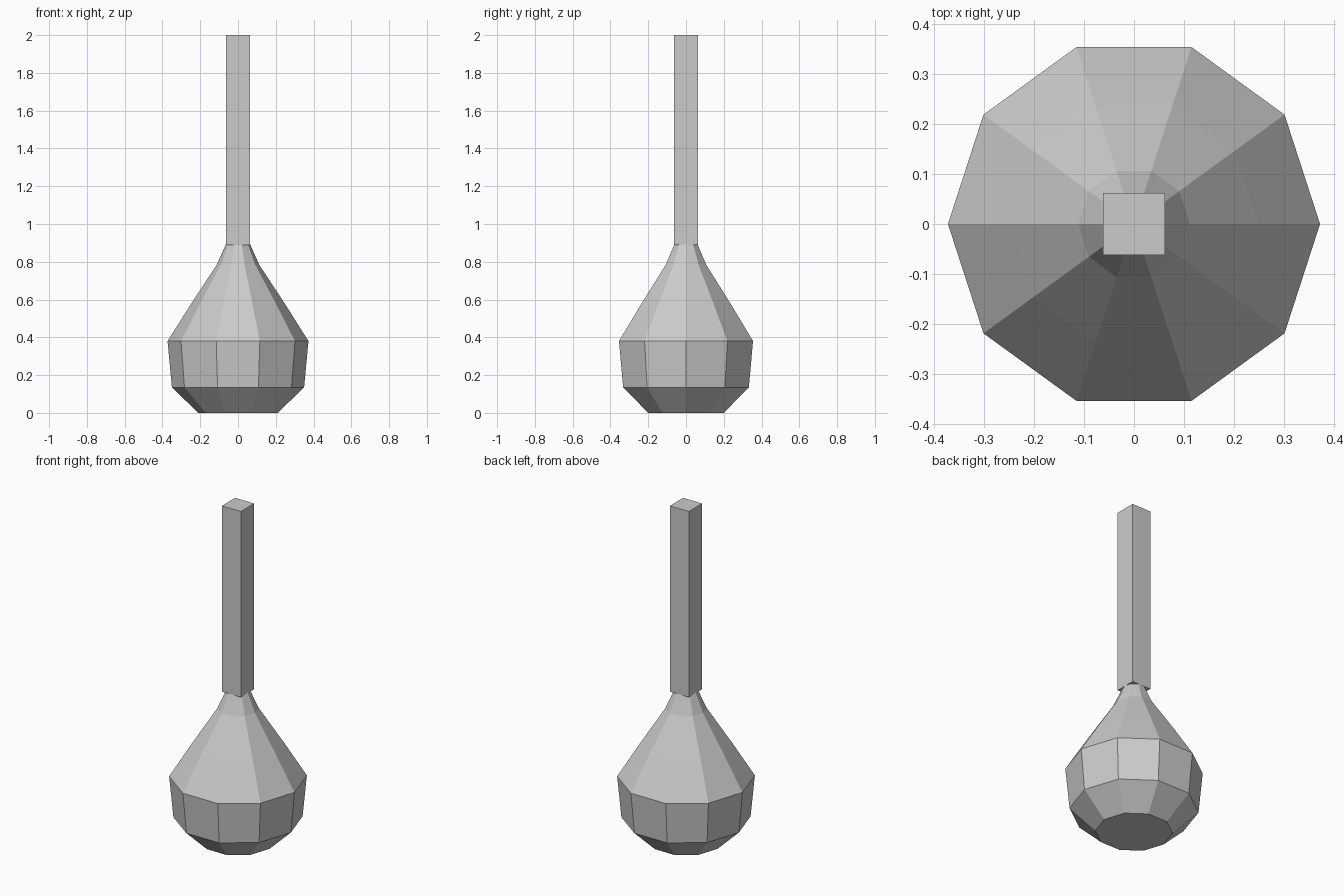
import bpy, bmesh, math

if "Cube" in bpy.data.objects:
    bpy.data.objects.remove(bpy.data.objects["Cube"])

grey = bpy.data.materials.new("light_grey")
grey.diffuse_color = (0.6, 0.6, 0.6, 1)
grey.use_nodes = True
grey.node_tree.nodes["Principled BSDF"].inputs["Base Color"].default_value = grey.diffuse_color


def lathe(name, profile, sides, offset=0.0):
    """Closed flat-faced solid of revolution from (radius, height) pairs."""
    bm = bmesh.new()
    rings = []
    for r, z in profile:
        rings.append([bm.verts.new((r * math.cos(offset + 2 * math.pi * i / sides),
                                    r * math.sin(offset + 2 * math.pi * i / sides), z))
                      for i in range(sides)])
    for low, high in zip(rings, rings[1:]):
        for i in range(sides):
            j = (i + 1) % sides
            bm.faces.new((low[i], low[j], high[j], high[i]))
    bm.faces.new(rings[0][::-1])
    bm.faces.new(rings[-1])
    mesh = bpy.data.meshes.new(name)
    bm.to_mesh(mesh)
    bm.free()
    mesh.materials.append(grey)
    obj = bpy.data.objects.new(name, mesh)
    bpy.context.collection.objects.link(obj)
    return obj


# Ten-sided bulb with a faceted base and tapering neck
lathe("bulb", [(0.21, 0), (0.35, 0.135), (0.373, 0.38), (0.25, 0.575),
               (0.112, 0.785), (0.061, 0.9)], 10)

# Square stem, sides parallel to the axes
lathe("stem", [(0.0625 * math.sqrt(2), 0.89), (0.0625 * math.sqrt(2), 2.0)],
      4, math.pi / 4)
